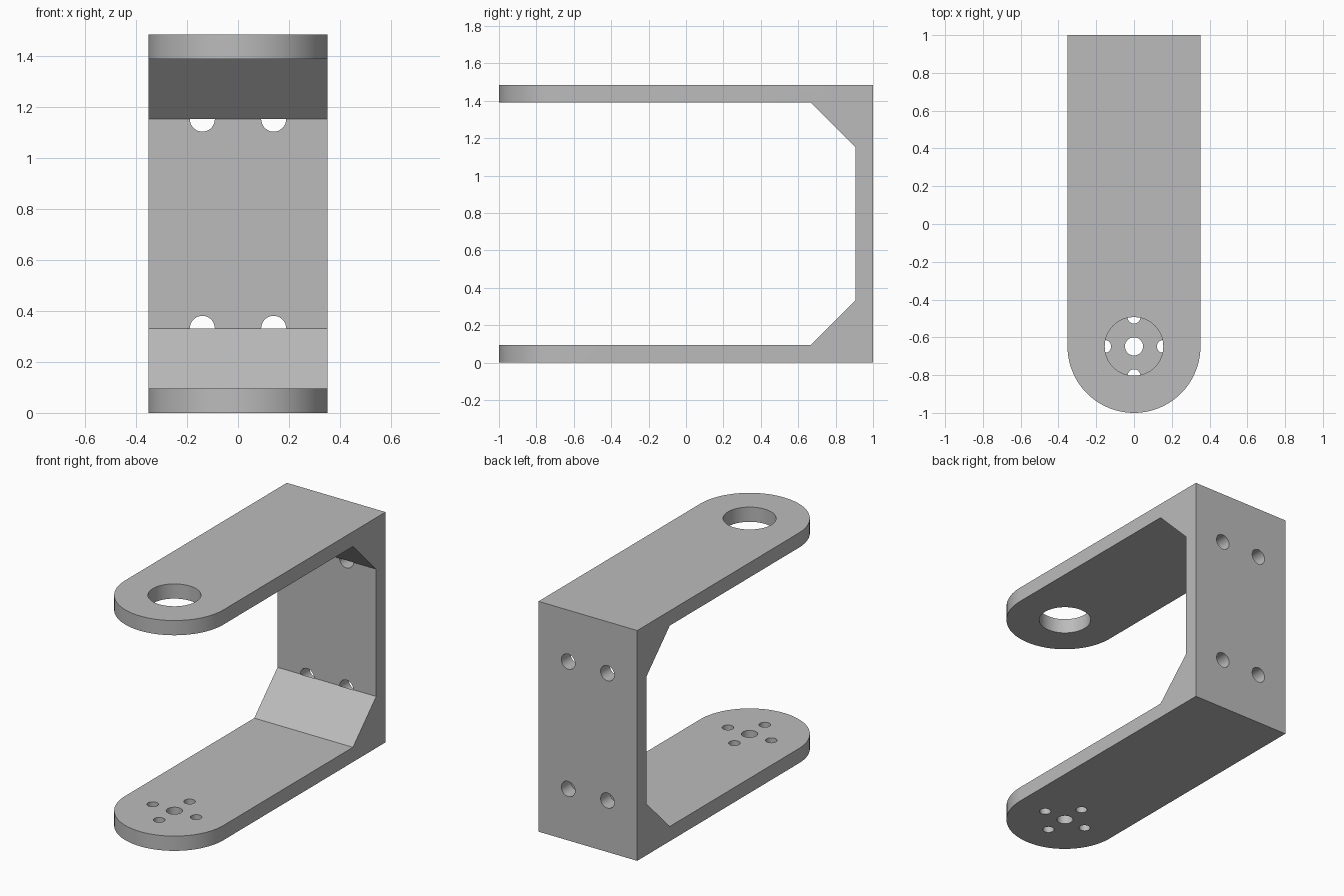
import bpy, bmesh, math
from mathutils import Matrix, Vector

cube = bpy.data.objects.get("Cube")
if cube:
    bpy.data.objects.remove(cube, do_unlink=True)

HALF_W, HEIGHT, THICK = 0.352, 1.485, 0.095
PIVOT_Y = HALF_W - 1          # centre of the rounded arm ends
FOLD = 0.237                  # size of the corner gussets

grey = bpy.data.materials.new("grey metal")
grey.use_nodes = True
colour = (0.5, 0.5, 0.5, 1)
grey.diffuse_color = colour
grey.node_tree.nodes["Principled BSDF"].inputs["Base Color"].default_value = colour


def make_object(name, bm):
    bmesh.ops.recalc_face_normals(bm, faces=bm.faces)
    mesh = bpy.data.meshes.new(name)
    bm.to_mesh(mesh)
    bm.free()
    mesh.materials.append(grey)
    obj = bpy.data.objects.new(name, mesh)
    bpy.context.collection.objects.link(obj)
    return obj


def prism(name, points, offset):
    """Extrude a closed outline by an offset."""
    bm = bmesh.new()
    face = bm.faces.new([bm.verts.new(p) for p in points])
    extruded = bmesh.ops.extrude_face_region(bm, geom=[face])["geom"]
    moved = [v for v in extruded if isinstance(v, bmesh.types.BMVert)]
    bmesh.ops.translate(bm, verts=moved, vec=Vector(offset))
    return make_object(name, bm)


def add_cylinder(bm, centre, radius, depth, along_y=False, sides=32):
    turn = Matrix.Rotation(math.pi / 2, 4, 'X') if along_y else Matrix()
    bmesh.ops.create_cone(bm, cap_ends=True, segments=sides, radius1=radius,
                          radius2=radius, depth=depth,
                          matrix=Matrix.Translation(centre) @ turn)


def apply_boolean(target, tool, operation):
    mod = target.modifiers.new(operation, 'BOOLEAN')
    mod.operation, mod.solver, mod.object = operation, 'EXACT', tool
    bpy.context.view_layer.objects.active = target
    bpy.ops.object.modifier_apply(modifier=mod.name)
    bpy.data.objects.remove(tool, do_unlink=True)


# C-shaped side profile with gusseted inner corners
inner = 1 - THICK
lower_half = [(-1, 0), (-1, THICK), (inner - FOLD, THICK), (inner, THICK + FOLD)]
upper_half = [(y, HEIGHT - z) for y, z in reversed(lower_half)]
profile = lower_half + upper_half + [(1, HEIGHT), (1, 0)]
bracket = prism("bracket", [(-HALF_W, y, z) for y, z in profile], (2 * HALF_W, 0, 0))

# Rounded arm ends, trimmed by a plan outline
plan = [(2 * HALF_W, PIVOT_Y), (2 * HALF_W, 2), (-2 * HALF_W, 2), (-2 * HALF_W, PIVOT_Y)]
plan = [(HALF_W, 1.2), (-HALF_W, 1.2)]
for i in range(65):
    a = math.pi * (1 + i / 64)
    plan.append((HALF_W * math.cos(a), PIVOT_Y + HALF_W * math.sin(a)))
outline = prism("plan_outline", [(x, y, -0.1) for x, y in plan], (0, 0, HEIGHT + 0.2))
apply_boolean(bracket, outline, 'INTERSECT')

# Bearing hole above, horn screw holes below, blind mounting holes in the back wall
holes = bmesh.new()
add_cylinder(holes, (0, PIVOT_Y, HEIGHT), 0.155, 0.4, sides=64)
add_cylinder(holes, (0, PIVOT_Y, 0), 0.048, 0.4)
for dx, dy in ((1, 0), (-1, 0), (0, 1), (0, -1)):
    add_cylinder(holes, (dx * 0.155, PIVOT_Y + dy * 0.155, 0), 0.034, 0.4)
for x in (-0.14, 0.14):
    for z in (THICK + FOLD, HEIGHT - THICK - FOLD):
        add_cylinder(holes, (x, 1, z), 0.049, 2 * THICK + 0.002, along_y=True)
apply_boolean(bracket, make_object("hole_cutters", holes), 'DIFFERENCE')

# Smooth curved walls, crisp edges
bpy.ops.object.select_all(action='DESELECT')
bracket.select_set(True)
bpy.context.view_layer.objects.active = bracket
bpy.ops.object.shade_smooth_by_angle(angle=math.radians(30))
